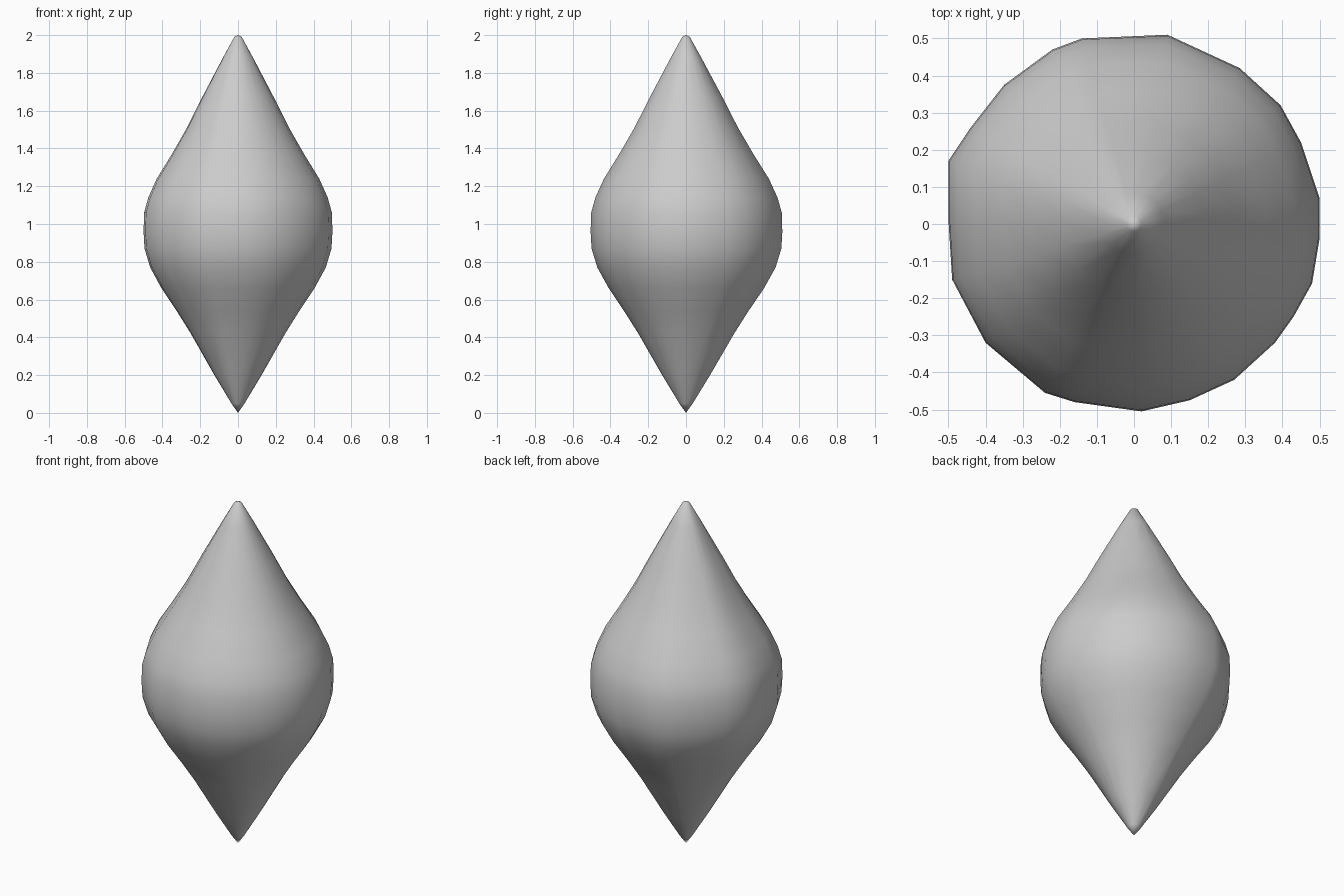
import bpy, bmesh

if "Cube" in bpy.data.objects:
    bpy.data.objects.remove(bpy.data.objects["Cube"])

# slightly irregular cross-section at the widest level
SECTION = [(.5, .07), (.45, .22), (.395, .32), (.285, .42), (.09, .51), (-.14, .5),
           (-.22, .47), (-.35, .375), (-.44, .26), (-.5, .17), (-.5, .01), (-.49, -.15),
           (-.4, -.32), (-.24, -.455), (-.16, -.48), (.02, -.505), (.15, -.475),
           (.27, -.42), (.38, -.32), (.43, -.25), (.48, -.16), (.5, -.04)]

# radius, height: two tapering ends meeting a rounded middle
PROFILE = [(.035, .05), (.125, .2), (.25, .42), (.325, .54), (.405, .66), (.465, .77),
           (.495, .87), (.5, .96), (.497, 1.06), (.475, 1.14), (.43, 1.24), (.35, 1.37),
           (.27, 1.51), (.19, 1.67), (.08, 1.88), (.02, 1.99)]

bm = bmesh.new()
rings = [[bm.verts.new((x * r / .5, y * r / .5, z)) for x, y in SECTION] for r, z in PROFILE]
bottom = bm.verts.new((0, 0, 0))
top = bm.verts.new((0, 0, 2))
n = len(SECTION)
for i in range(n):
    j = (i + 1) % n
    for a, b in zip(rings, rings[1:]):
        bm.faces.new((a[i], a[j], b[j], b[i]))
    bm.faces.new((bottom, rings[0][j], rings[0][i]))
    bm.faces.new((top, rings[-1][i], rings[-1][j]))
bmesh.ops.recalc_face_normals(bm, faces=bm.faces)
for f in bm.faces:
    f.smooth = True

# spindle body
mesh = bpy.data.meshes.new("spindle_body")
bm.to_mesh(mesh)
bm.free()
bpy.context.collection.objects.link(bpy.data.objects.new("spindle_body", mesh))
